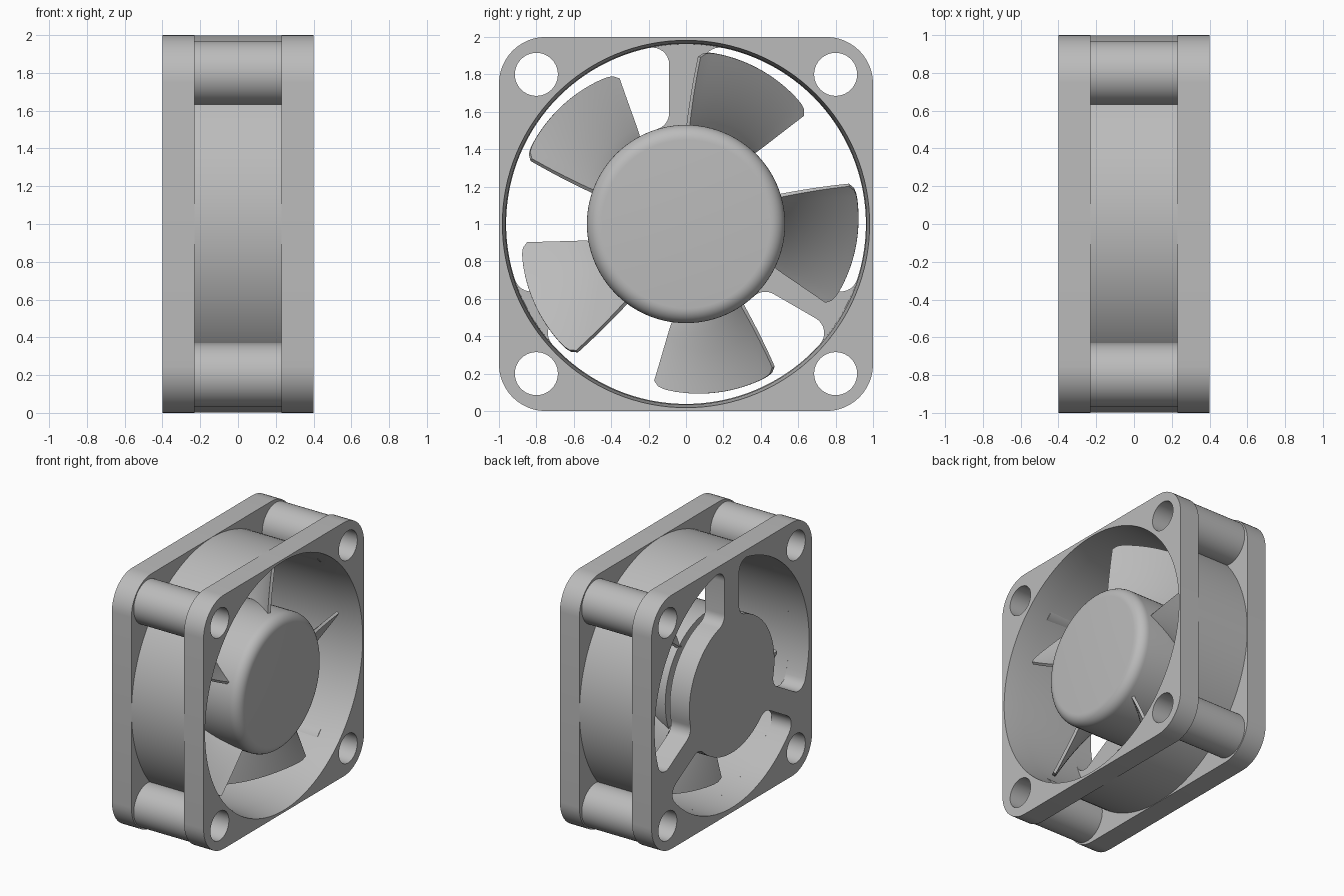
import bpy, bmesh, math
from math import sin, cos, radians, pi
from mathutils import Matrix

if "Cube" in bpy.data.objects:
    bpy.data.objects.remove(bpy.data.objects["Cube"])

# One grey plastic
grey = bpy.data.materials.new("grey_plastic")
grey.use_nodes = True
tone = (0.5, 0.5, 0.5, 1)
grey.diffuse_color = tone
grey.node_tree.nodes["Principled BSDF"].inputs["Base Color"].default_value = tone

# Parts are drawn around local z, then laid so the fan axis runs along x
LAY = Matrix.Translation((0, 0, 1)) @ Matrix(((0, 0, 1, 0), (1, 0, 0, 0), (0, 1, 0, 0), (0, 0, 0, 1)))

FLANGE, DEPTH = 0.23, 0.4      # inner and outer face of each flange
BORE, HUB, SPOKE, FILLET = 0.962, 0.53, 0.09, 0.09
CORNERS = [(x, y) for x in (-0.8, 0.8) for y in (-0.8, 0.8)]


def finish(name, bm, angle=35):
    bmesh.ops.remove_doubles(bm, verts=bm.verts, dist=0.0002)
    bmesh.ops.recalc_face_normals(bm, faces=bm.faces)
    bm.transform(LAY)
    mesh = bpy.data.meshes.new(name)
    bm.to_mesh(mesh)
    bm.free()
    mesh.materials.append(grey)
    obj = bpy.data.objects.new(name, mesh)
    bpy.context.collection.objects.link(obj)
    bpy.ops.object.select_all(action='DESELECT')
    obj.select_set(True)
    bpy.context.view_layer.objects.active = obj
    bpy.ops.object.shade_smooth_by_angle(angle=radians(angle))
    return obj


def arc(cx, cy, r, a0, a1, n):
    return [(cx + r * cos(a0 + (a1 - a0) * i / n), cy + r * sin(a0 + (a1 - a0) * i / n))
            for i in range(n + 1)]


def circle(cx, cy, r, n):
    return arc(cx, cy, r, 0, 2 * pi, n)[:-1]


def rounded_square(half, r):
    c, pts = half - r, []
    for i, (sx, sy) in enumerate([(1, 1), (-1, 1), (-1, -1), (1, -1)]):
        pts += arc(sx * c, sy * c, r, i * pi / 2, (i + 1) * pi / 2, 12)
    return pts


def plate(name, loops, z0, z1):
    """Extrude an outline with holes between two depths."""
    curve = bpy.data.curves.new(name, 'CURVE')
    curve.dimensions, curve.fill_mode = '2D', 'BOTH'
    curve.extrude = (z1 - z0) / 2
    for loop in loops:
        spline = curve.splines.new('POLY')
        spline.points.add(len(loop) - 1)
        for point, (x, y) in zip(spline.points, loop):
            point.co = (x, y, 0, 1)
        spline.use_cyclic_u = True
    temp = bpy.data.objects.new(name + "_outline", curve)
    bpy.context.collection.objects.link(temp)
    graph = bpy.context.evaluated_depsgraph_get()
    mesh = bpy.data.meshes.new_from_object(temp.evaluated_get(graph))
    bm = bmesh.new()
    bm.from_mesh(mesh)
    bm.transform(Matrix.Translation((0, 0, (z0 + z1) / 2)))
    bpy.data.objects.remove(temp)
    bpy.data.meshes.remove(mesh)
    bpy.data.curves.remove(curve)
    return finish(name, bm)


def lathe(name, profile, n=96, closed=False):
    """Spin (radius, depth) points around the fan axis."""
    bm = bmesh.new()
    vs = [bm.verts.new((r, 0, z)) for r, z in profile]
    edges = [bm.edges.new(p) for p in zip(vs, vs[1:])]
    if closed:
        edges.append(bm.edges.new((vs[-1], vs[0])))
    bmesh.ops.spin(bm, geom=vs + edges, cent=(0, 0, 0), axis=(0, 0, 1), angle=2 * pi, steps=n)
    return finish(name, bm)


def opening(start):
    """Air opening between two spokes, with filleted corners."""
    v = SPOKE + FILLET
    inner, outer = HUB + FILLET, BORE - FILLET
    ui, uo = math.sqrt(inner**2 - v**2), math.sqrt(outer**2 - v**2)
    ai, ao = math.atan2(v, ui), math.atan2(v, uo)
    half = arc(0, 0, HUB, pi / 3, ai, 16)
    half += arc(ui, v, FILLET, ai + pi, 1.5 * pi, 8)
    half += arc(uo, v, FILLET, 1.5 * pi, 2 * pi + ao, 8)
    half += arc(0, 0, BORE, ao, pi / 3, 20)
    polar = [(math.hypot(x, y), math.atan2(y, x)) for x, y in half]
    polar += [(r, 2 * pi / 3 - a) for r, a in polar[-2:0:-1]]
    return [(r * cos(a + start), r * sin(a + start)) for r, a in polar]


# Flanges: open at the front, spokes and motor plate at the back
outline = rounded_square(1.0, 0.25)
screw_holes = [circle(x, y, 0.115, 40) for x, y in CORNERS]
plate("front_flange", [outline, circle(0, 0, 0.982, 128)] + screw_holes, FLANGE, DEPTH)
plate("back_flange_with_spokes",
      [outline] + screw_holes + [opening(radians(a)) for a in (90, 210, 330)], -DEPTH, -FLANGE)

# Duct wall, flaring into the front flange
lathe("duct", [(BORE, -FLANGE), (0.998, -FLANGE), (0.998, FLANGE), (0.982, FLANGE),
               (0.982, DEPTH), (0.966, FLANGE)], 128, True)

# Hollow screw posts between the flanges
for i, (x, y) in enumerate(CORNERS):
    plate(f"screw_post_{i + 1}", [circle(x, y, 0.17, 48), circle(x, y, 0.115, 40)], -FLANGE, FLANGE)

# Rotor cup with rounded front rim, and the motor neck behind it
rim = arc(0.45, 0.30, 0.08, 0, pi / 2, 8)
lathe("rotor_hub", [(0, -0.19), (0.53, -0.19)] + rim + [(0, 0.38)])
lathe("motor_neck", [(0.4, -FLANGE), (0.4, -0.19)])

# Five pitched blades
NU, NV = 24, 10


def blade_point(u, v):
    tip = 0.925 - 0.04 * u * u - 0.03 * (2 * u - 1) ** 16
    r = 0.5 + (tip - 0.5) * v
    lead, trail = 88 - 3 * v, 47 - 4.5 * math.sqrt(v)
    a = radians(lead + (trail - lead) * u)
    return r * cos(a), r * sin(a), 0.27 - 0.45 * u + 0.08 * u * (u - 1)


for k in range(5):
    bm = bmesh.new()
    grid = [[bm.verts.new(blade_point(i / NU, j / NV)) for j in range(NV + 1)] for i in range(NU + 1)]
    for i in range(NU):
        for j in range(NV):
            bm.faces.new((grid[i][j], grid[i + 1][j], grid[i + 1][j + 1], grid[i][j + 1]))
    bmesh.ops.recalc_face_normals(bm, faces=bm.faces)
    bmesh.ops.solidify(bm, geom=bm.faces[:], thickness=0.022)
    bm.transform(Matrix.Rotation(radians(72 * k), 4, 'Z'))
    finish(f"blade_{k + 1}", bm)
